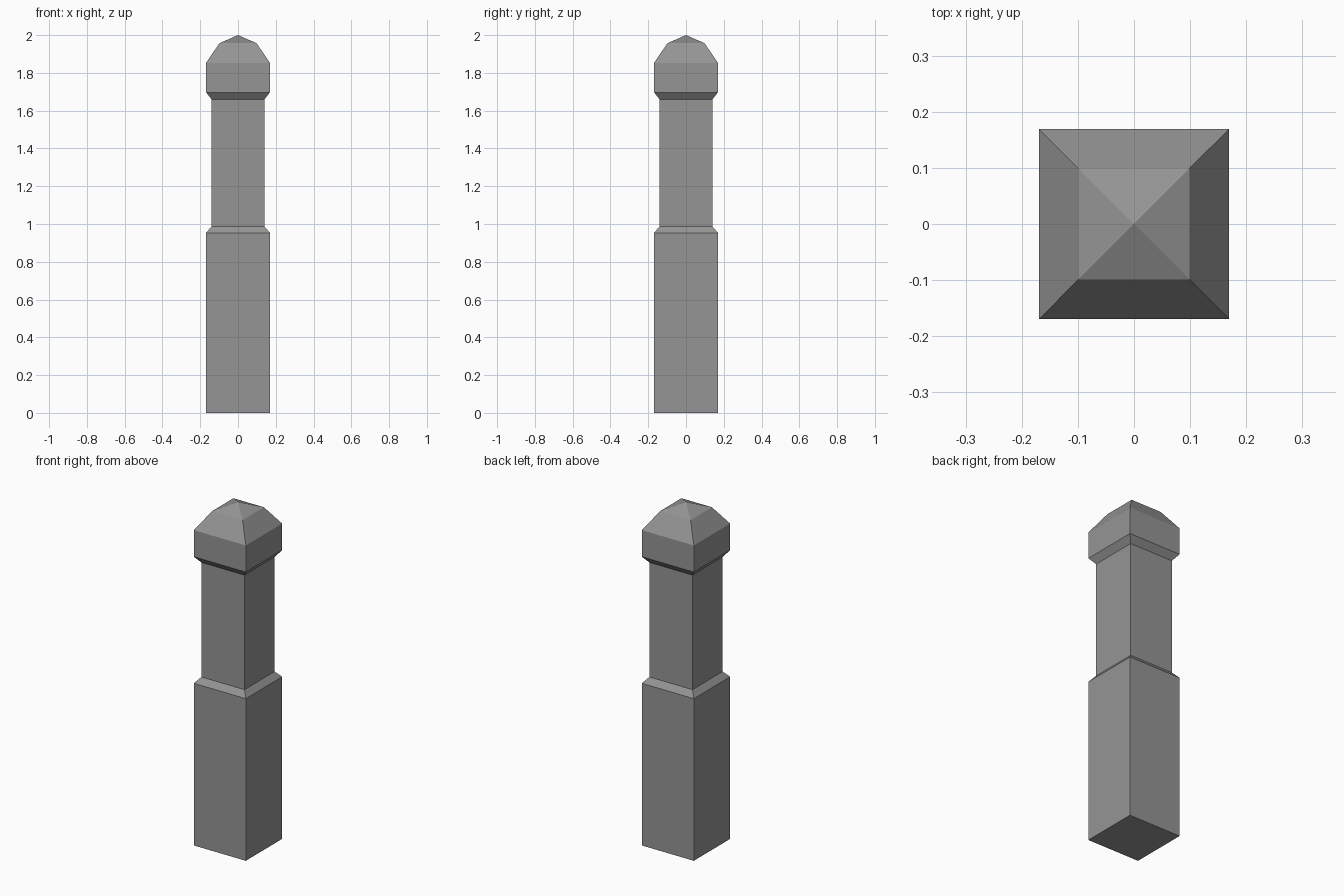
import bpy, bmesh

if "Cube" in bpy.data.objects:
    bpy.data.objects.remove(bpy.data.objects["Cube"])

# Square stone post: (half width, height) from bottom to shoulder of the cap
PROFILE = [
    (0.169, 0.0), (0.169, 0.953),    # base block
    (0.14, 0.987), (0.14, 1.66),     # bevel and narrow shaft
    (0.169, 1.697), (0.169, 1.853),  # flared cap
    (0.099, 1.957),                  # sloped cap roof
]
TIP_Z = 2.0

stone = bpy.data.materials.new("grey stone")
stone.diffuse_color = (0.3, 0.3, 0.3, 1)
stone.use_nodes = True
stone.node_tree.nodes["Principled BSDF"].inputs["Base Color"].default_value = stone.diffuse_color

bm = bmesh.new()
rings = [[bm.verts.new((sx * h, sy * h, z))
          for sx, sy in ((-1, -1), (1, -1), (1, 1), (-1, 1))]
         for h, z in PROFILE]

# Side walls
for low, high in zip(rings, rings[1:]):
    for i in range(4):
        j = (i + 1) % 4
        bm.faces.new((low[i], low[j], high[j], high[i]))

# Underside and pyramid tip
bm.faces.new(rings[0][::-1])
tip = bm.verts.new((0, 0, TIP_Z))
for i in range(4):
    bm.faces.new((rings[-1][i], rings[-1][(i + 1) % 4], tip))

bmesh.ops.recalc_face_normals(bm, faces=bm.faces)
mesh = bpy.data.meshes.new("stone_post")
bm.to_mesh(mesh)
bm.free()
mesh.materials.append(stone)
bpy.context.collection.objects.link(bpy.data.objects.new("stone_post", mesh))
